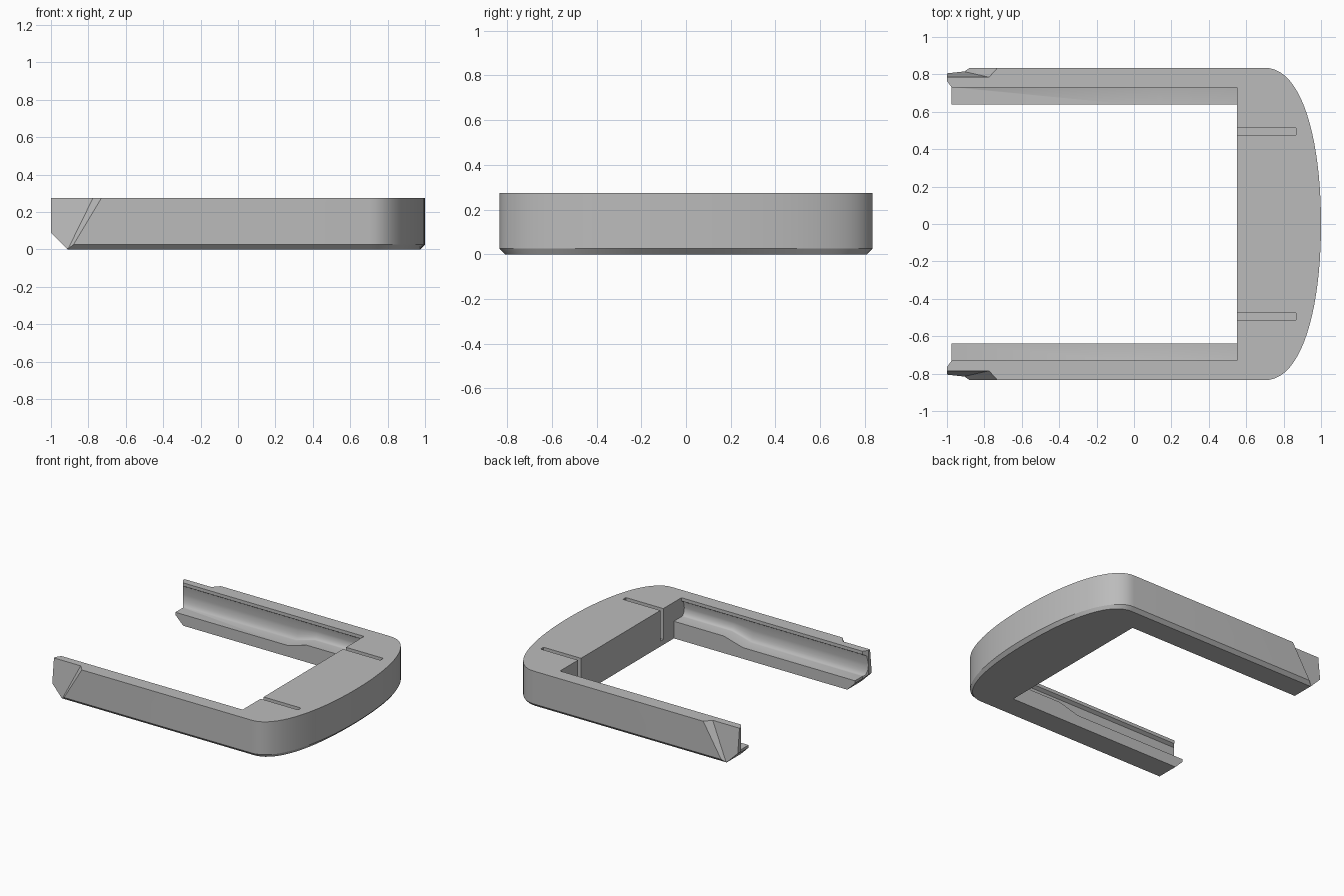
import bpy, bmesh, math
from mathutils import Vector

cube = bpy.data.objects.get("Cube")
if cube:
    bpy.data.objects.remove(cube, do_unlink=True)

TOP = 0.275
HALF = 0.835

grey = bpy.data.materials.new("plain grey")
grey.use_nodes = True
grey.diffuse_color = (0.5, 0.5, 0.5, 1)
grey.node_tree.nodes["Principled BSDF"].inputs["Base Color"].default_value = (0.5, 0.5, 0.5, 1)


def loft(name, sections):
    """Closed solid through matching rings of points."""
    bm = bmesh.new()
    rings = [[bm.verts.new(p) for p in s] for s in sections]
    for a, b in zip(rings, rings[1:]):
        for i in range(len(a)):
            j = (i + 1) % len(a)
            bm.faces.new((a[i], a[j], b[j], b[i]))
    bm.faces.new(rings[0])
    bm.faces.new(rings[-1])
    bmesh.ops.recalc_face_normals(bm, faces=bm.faces)
    mesh = bpy.data.meshes.new(name)
    bm.to_mesh(mesh)
    bm.free()
    obj = bpy.data.objects.new(name, mesh)
    bpy.context.collection.objects.link(obj)
    obj.data.materials.append(grey)
    return obj


def box(name, x, y, z):
    ring = [(x[0], y[0]), (x[1], y[0]), (x[1], y[1]), (x[0], y[1])]
    return loft(name, [[(px, py, h) for px, py in ring] for h in z])


def bow(t, inset):
    """Rounded outer edge of the bridge, from the arm to the middle."""
    r = 1 - inset
    pts = [(0.7, HALF - inset), (0.9, HALF - inset), (r, 0.45), (r, 0)]
    w = [(1 - t) ** 3, 3 * t * (1 - t) ** 2, 3 * t * t * (1 - t), t ** 3]
    return (sum(k * p[0] for k, p in zip(w, pts)), sum(k * p[1] for k, p in zip(w, pts)))


def outline(z, inset):
    """U-shaped plan of the frame at one height."""
    n = 20
    half = [(0.55, 0.64), (-0.975, 0.64), (-0.975, 0.73), (-1, 0.765), (-1, HALF - inset)]
    half += [bow(i / n, inset) for i in range(n + 1)]
    other = [(x, -y) for x, y in reversed(half[:-1])]
    return [(x, y, z) for x, y in half + other]


# U-shaped frame with a chamfered lower rim
frame = loft("u_frame", [outline(0, 0.025), outline(0.025, 0), outline(TOP, 0)])


def channel_section(x, ledge, side):
    """Lip, hollow wall and ledge, cut along each arm."""
    pts = [(0.5, 0.4), (0.73, 0.4), (0.73, 0.25), (0.755, 0.235)]
    hollow = 0.225 - ledge
    for i in range(7):
        a = math.pi / 2 * i / 6
        pts.append((0.735 + 0.03 * math.cos(a), ledge + hollow * 0.6 * (1 - math.sin(a))))
    pts.append((0.5, ledge))
    return [(x, side * y, z) for y, z in pts]


def scallop_section(z, side):
    """Slanted recess on the outside of each arm tip."""
    d = TOP - z
    y = 0.785 + 0.11 * d
    ring = [(-1.2, y), (-0.775 - 0.49 * d, y), (-0.73 - 0.6 * d, HALF),
            (-0.73 - 0.6 * d, 0.95), (-1.2, 0.95)]
    return [(px, side * py, z) for px, py in ring]


cutters = []
for side, label in ((1, "back"), (-1, "front")):
    # Stepped channel
    steps = [(-1.2, 0.085), (-0.03, 0.085), (0.13, 0.13), (0.55, 0.13)]
    cutters.append(loft(label + "_channel_cutter",
                        [channel_section(x, h, side) for x, h in steps]))
    # Outer scallop at the tip
    cutters.append(loft(label + "_scallop_cutter",
                        [scallop_section(z, side) for z in (-0.05, 0.1, 0.35)]))
    # Narrow slot in the bridge
    mid = side * 0.495
    cutters.append(box(label + "_slot_cutter", (0.5, 0.865), (mid - 0.018, mid + 0.018), (0.04, 0.4)))

# Sloping underside of the arm tips
nose = [(-1.1, 0.19), (-0.86, -0.05), (-1.1, -0.05)]
cutters.append(loft("tip_cutter", [[(x, y, z) for x, z in nose] for y in (-1, 1)]))

for cutter in cutters:
    cutter.hide_render = True
    mod = frame.modifiers.new(cutter.name, 'BOOLEAN')
    mod.operation = 'DIFFERENCE'
    mod.solver = 'EXACT'
    mod.object = cutter

# Bake the cuts and drop the cutters
deps = bpy.context.evaluated_depsgraph_get()
baked = bpy.data.meshes.new_from_object(frame.evaluated_get(deps))
frame.modifiers.clear()
frame.data = baked
for cutter in cutters:
    bpy.data.objects.remove(cutter, do_unlink=True)

bpy.ops.object.select_all(action='DESELECT')
frame.select_set(True)
bpy.context.view_layer.objects.active = frame
bpy.ops.object.shade_smooth_by_angle(angle=math.radians(25))
